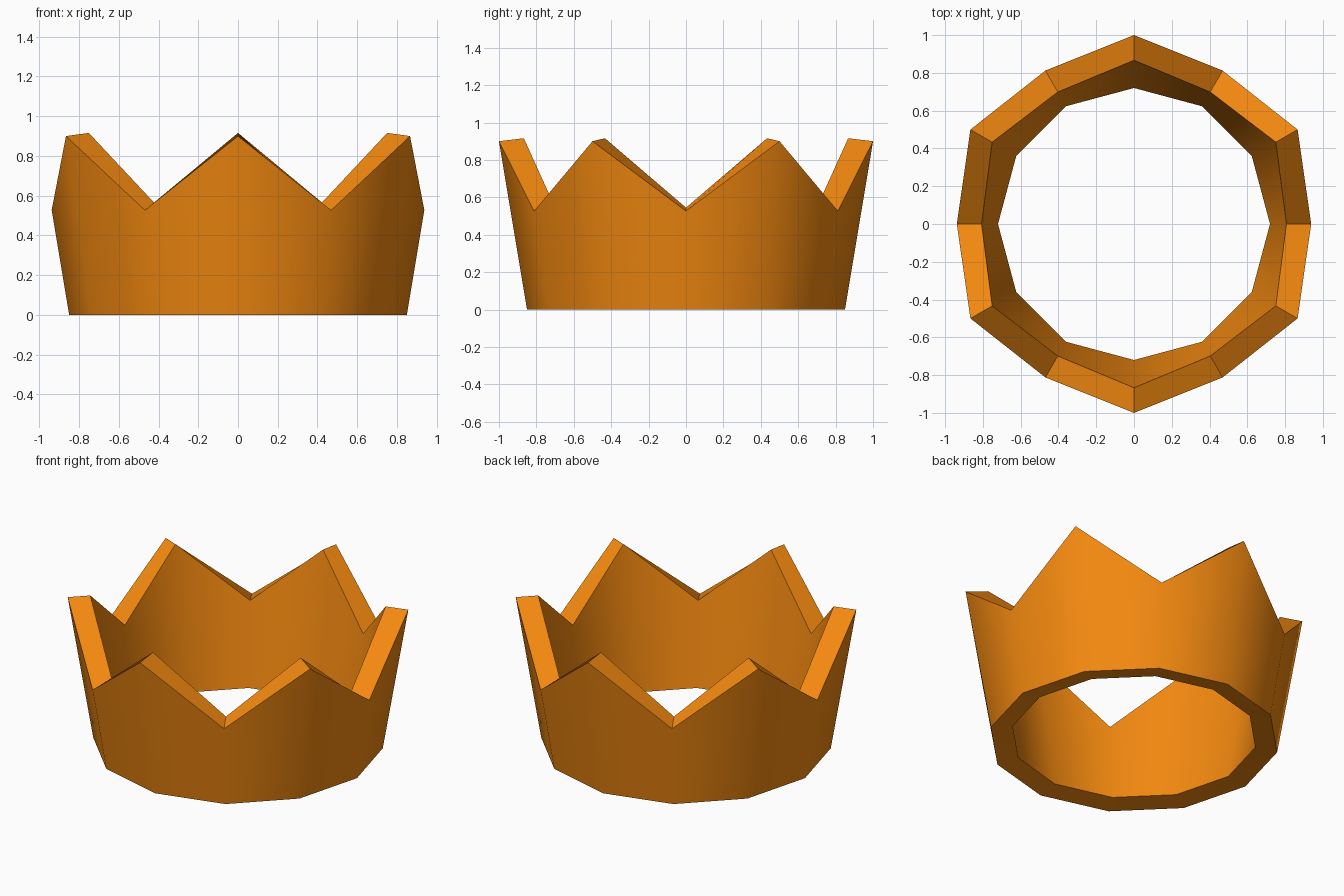
import bpy, bmesh
from math import cos, sin, radians, pi

if "Cube" in bpy.data.objects:
    bpy.data.objects.remove(bpy.data.objects["Cube"])

SIDES = 12

def ring(bm, valley, peak):
    """Twelve points alternating between two (radius, height) pairs."""
    verts = []
    for i in range(SIDES):
        r, z = peak if i % 2 else valley
        a = 2 * pi * i / SIDES
        verts.append(bm.verts.new((r * cos(a), r * sin(a), z)))
    return verts

# Flared zigzag wall: outer bottom, outer top, inner top, inner bottom
bm = bmesh.new()
rings = [
    ring(bm, (0.85, 0.0), (0.85, 0.0)),
    ring(bm, (0.938, 0.527), (1.0, 0.9)),
    ring(bm, (0.807, 0.545), (0.867, 0.916)),
    ring(bm, (0.72, 0.02), (0.72, 0.02)),
]
for k, low in enumerate(rings):
    high = rings[(k + 1) % len(rings)]
    for i in range(SIDES):
        j = (i + 1) % SIDES
        bm.faces.new((low[i], low[j], high[j], high[i]))
bmesh.ops.recalc_face_normals(bm, faces=bm.faces)

mesh = bpy.data.meshes.new("crown_band")
bm.to_mesh(mesh)
bm.free()
crown = bpy.data.objects.new("crown_band", mesh)
bpy.context.collection.objects.link(crown)

# Orange gold colour
gold = bpy.data.materials.new("gold")
gold.diffuse_color = (0.9, 0.25, 0.005, 1.0)
gold.use_nodes = True
gold.node_tree.nodes["Principled BSDF"].inputs["Base Color"].default_value = gold.diffuse_color
mesh.materials.append(gold)

# Smooth walls, crisp rims
bpy.context.view_layer.objects.active = crown
crown.select_set(True)
bpy.ops.object.shade_smooth_by_angle(angle=radians(35))
